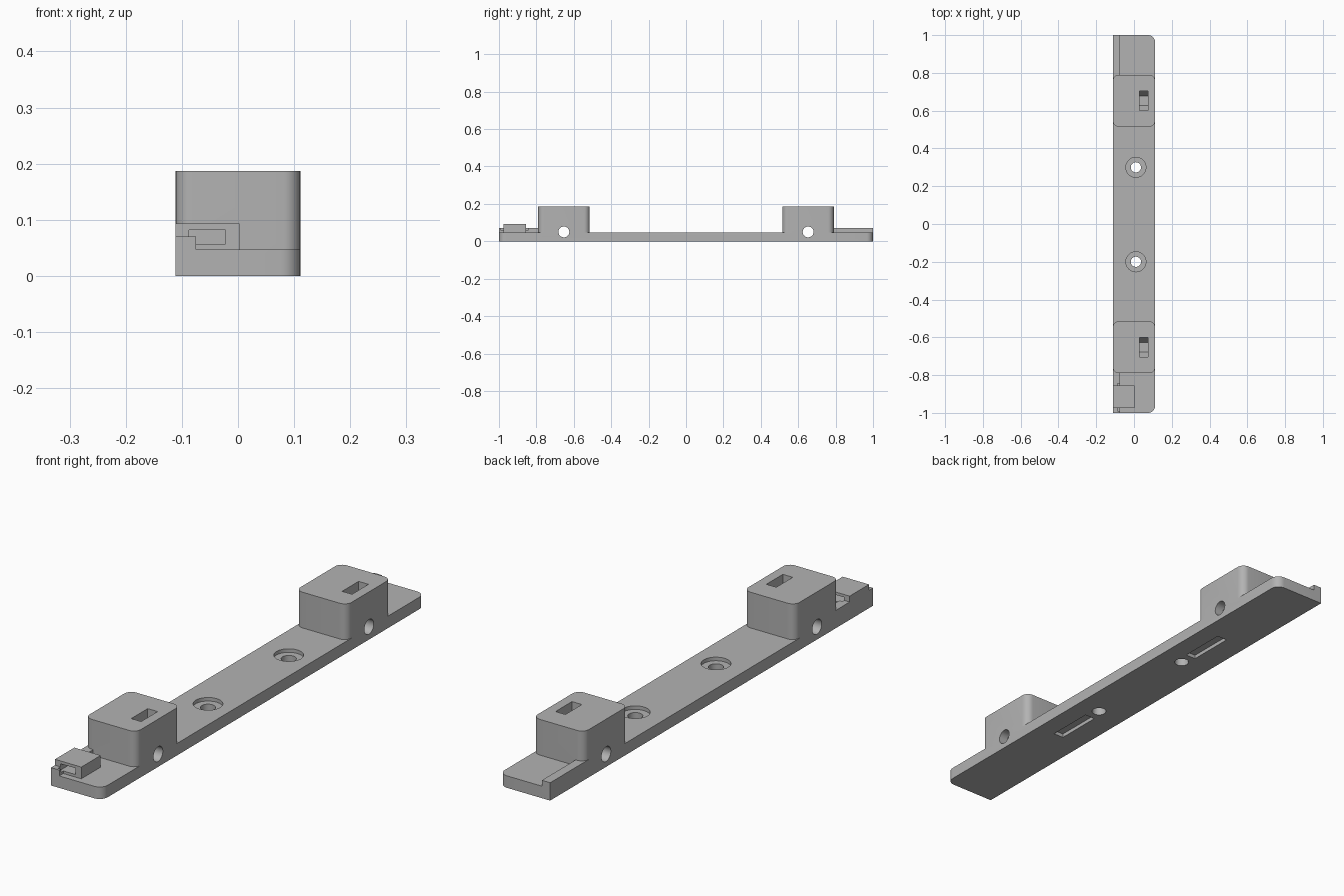
import bpy, bmesh, math

if "Cube" in bpy.data.objects:
    bpy.data.objects.remove(bpy.data.objects["Cube"])

grey = bpy.data.materials.new("mid_grey")
grey.diffuse_color = (0.45, 0.45, 0.45, 1)
grey.use_nodes = True
grey.node_tree.nodes["Principled BSDF"].inputs["Base Color"].default_value = grey.diffuse_color


def prism(name, pts, lo, hi, axis="z"):
    """Extrude a 2D outline from lo to hi; outline is (x, y) for z, (y, z) for x."""
    place = (lambda a, b, c: (a, b, c)) if axis == "z" else (lambda a, b, c: (c, a, b))
    bm = bmesh.new()
    low = [bm.verts.new(place(a, b, lo)) for a, b in pts]
    top = [bm.verts.new(place(a, b, hi)) for a, b in pts]
    n = len(pts)
    bm.faces.new(low[::-1])
    bm.faces.new(top)
    for i in range(n):
        bm.faces.new((low[i], low[(i + 1) % n], top[(i + 1) % n], top[i]))
    bmesh.ops.recalc_face_normals(bm, faces=bm.faces)
    me = bpy.data.meshes.new(name)
    bm.to_mesh(me)
    bm.free()
    me.materials.append(grey)
    ob = bpy.data.objects.new(name, me)
    bpy.context.collection.objects.link(ob)
    return ob


def rect(x0, x1, y0, y1, rl=0.0, rr=0.0):
    """Rectangle outline with separate left and right corner radii."""
    pts = []
    for x, y, r, sx, sy, a0 in ((x1, y1, rr, -1, -1, 0), (x0, y1, rl, 1, -1, 90),
                                (x0, y0, rl, 1, 1, 180), (x1, y0, rr, -1, 1, 270)):
        if r == 0:
            pts.append((x, y))
            continue
        for i in range(9):
            a = math.radians(a0 + i * 90 / 8)
            pts.append((x + sx * r + r * math.cos(a), y + sy * r + r * math.sin(a)))
    return pts


def circle(cx, cy, r, n=40):
    return [(cx + r * math.cos(2 * math.pi * i / n),
             cy + r * math.sin(2 * math.pi * i / n)) for i in range(n)]


def boolean(target, tool, op):
    mod = target.modifiers.new(op.lower(), "BOOLEAN")
    mod.operation, mod.solver, mod.object = op, "EXACT", tool
    bpy.context.view_layer.objects.active = target
    bpy.ops.object.modifier_apply(modifier=mod.name)
    bpy.data.objects.remove(tool)


W, T, TOP = 0.111, 0.047, 0.187

# Base strip, rounded on its right corners
body = prism("mounting_rail", rect(-W, W, -1, 1, 0, 0.035), 0, T)

# Raised blocks and edge lips at both ends
for s in (-1, 1):
    y0, y1 = sorted((s * 0.515, s * 0.79))
    boolean(body, prism("block", rect(-W, W, y0, y1, 0.03, 0.03), T - 0.02, TOP), "UNION")
    y0, y1 = sorted((s * 0.76, s * 1.0))
    boolean(body, prism("lip", rect(-W, -0.075, y0, y1), T - 0.02, 0.07), "UNION")

# Strap loop on the front end
boolean(body, prism("loop", rect(-W, 0.003, -0.975, -0.855), T - 0.02, 0.093), "UNION")
boolean(body, prism("loop_slot", rect(-0.087, -0.022, -0.99, -0.845), 0.057, 0.082), "DIFFERENCE")

# Cross bolt holes and hexagonal nut slots in the blocks
for s in (-1, 1):
    c = s * 0.653
    boolean(body, prism("bolt_hole", circle(c, 0.05, 0.029), -0.2, 0.2, "x"), "DIFFERENCE")
    r, h = 0.051, 0.044
    nut = [(c - r, 0.05), (c - r / 2, 0.05 - h), (c + r / 2, 0.05 - h),
           (c + r, 0.05), (c + r, 0.25), (c - r, 0.25)]
    boolean(body, prism("nut_slot", nut, 0.03, 0.073, "x"), "DIFFERENCE")

# Counterbored screw holes and rectangular pockets underneath
for y in (-0.2, 0.3):
    boolean(body, prism("screw_hole", circle(0.01, y, 0.027), -0.1, 0.1), "DIFFERENCE")
    boolean(body, prism("counterbore", circle(0.01, y, 0.053), T - 0.014, 0.1), "DIFFERENCE")
for y in (-0.35, 0.45):
    boolean(body, prism("pocket", rect(-0.012, 0.032, y - 0.095, y + 0.095), -0.1, 0.015), "DIFFERENCE")

# Smooth rounded walls, crisp edges
bpy.ops.object.select_all(action="DESELECT")
body.select_set(True)
bpy.context.view_layer.objects.active = body
bpy.ops.object.shade_smooth_by_angle(angle=math.radians(30))
